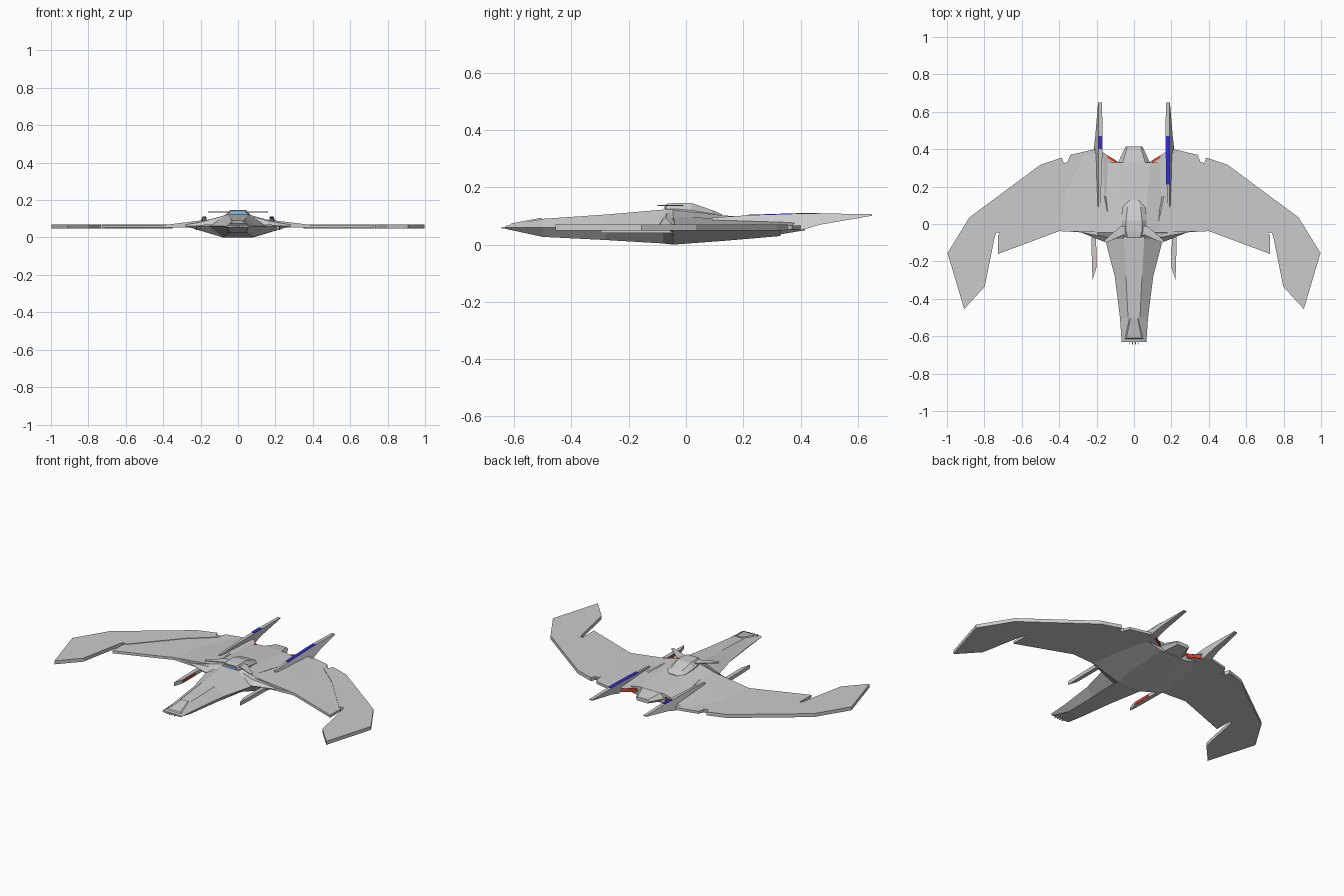
import bpy, bmesh


def finish(name, bm, mirror=False, color=None):
    bmesh.ops.recalc_face_normals(bm, faces=bm.faces)
    me = bpy.data.meshes.new(name)
    bm.to_mesh(me)
    bm.free()
    ob = bpy.data.objects.new(name, me)
    bpy.context.collection.objects.link(ob)
    if mirror:
        mod = ob.modifiers.new("mirror", 'MIRROR')
        mod.use_mirror_merge = False
    if color:
        mat = bpy.data.materials.new(name + "_color")
        mat.diffuse_color = color
        me.materials.append(mat)
    return ob


def loft(name, rings, **kw):
    """Skin closed rings of (x, y, z) points and cap both ends."""
    bm = bmesh.new()
    vs = [[bm.verts.new(p) for p in r] for r in rings]
    n = len(vs[0])
    for a, b in zip(vs, vs[1:]):
        for i in range(n):
            j = (i + 1) % n
            bm.faces.new((a[i], a[j], b[j], b[i]))
    bm.faces.new(vs[0])
    bm.faces.new(vs[-1])
    return finish(name, bm, **kw)


def plate(name, outline, z0, z1, **kw):
    """Flat slab with a vertical edge."""
    return loft(name, [[(x, y, z) for x, y in outline] for z in (z0, z1)], **kw)


def hexring(y, mid, zm, top, zt, bot, zb):
    return [(mid, y, zm), (top, y, zt), (-top, y, zt),
            (-mid, y, zm), (-bot, y, zb), (bot, y, zb)]


def boxring(y, x0, x1, z0, z1, xt):
    return [(x0, y, z0), (x1, y, z0), (xt, y, z1), (x0, y, z1)]


RED = (0.8, 0.05, 0.02, 1)
BLUE = (0.03, 0.03, 0.7, 1)

# Long neck and broad body, one six-sided hull
loft("hull", [
    hexring(-0.63, 0.066, 0.06, 0.055, 0.065, 0.055, 0.055),
    hexring(-0.50, 0.075, 0.06, 0.032, 0.09, 0.045, 0.027),
    hexring(-0.28, 0.103, 0.06, 0.043, 0.105, 0.06, 0.016),
    hexring(-0.08, 0.155, 0.06, 0.055, 0.122, 0.08, 0.004),
    hexring(-0.045, 0.28, 0.06, 0.06, 0.122, 0.08, 0.0),
    hexring(0.13, 0.26, 0.06, 0.07, 0.102, 0.09, 0.013),
    hexring(0.33, 0.21, 0.06, 0.085, 0.088, 0.085, 0.03),
])

# Nose: raised hood and small prongs
loft("nose_hood", [
    [(-0.05, -0.615, 0.068), (0.05, -0.615, 0.068), (0.04, -0.61, 0.074), (-0.04, -0.61, 0.074)],
    [(-0.025, -0.505, 0.088), (0.025, -0.505, 0.088), (0.02, -0.505, 0.094), (-0.02, -0.505, 0.094)],
])
for x in (0.008, 0.026):
    plate("nose_prong", [(x - .002, -0.645), (x + .002, -0.645),
                         (x + .002, -0.62), (x - .002, -0.62)], 0.057, 0.061, mirror=True)

# Tail block between the fins
loft("tail_block", [
    hexring(0.30, 0.09, 0.06, 0.07, 0.089, 0.07, 0.034),
    hexring(0.33, 0.085, 0.06, 0.06, 0.087, 0.06, 0.036),
    hexring(0.415, 0.045, 0.062, 0.035, 0.072, 0.035, 0.05),
])

# Wings: fixed inner panel and thicker curved outer panel
plate("inner_wing", [(0.08, -0.05), (0.28, -0.045), (0.40, -0.038), (0.727, -0.16),
                     (0.727, -0.06), (0.50, 0.21), (0.36, 0.32), (0.34, 0.37),
                     (0.21, 0.40), (0.08, 0.325)], 0.052, 0.067, mirror=True)
plate("outer_wing", [(0.735, -0.045), (0.745, -0.07), (0.798, -0.335), (0.908, -0.455),
                     (0.997, -0.155), (0.88, 0.035), (0.50, 0.317), (0.385, 0.355),
                     (0.375, 0.325), (0.35, 0.335), (0.355, 0.31), (0.49, 0.195),
                     (0.71, -0.05)], 0.049, 0.07, mirror=True)

# Faceted fairings blending hull into the wing tops
loft("wing_root_fairing", [
    [(0.10, -0.045, 0.06), (0.40, -0.038, 0.066), (0.12, -0.045, 0.10)],
    [(0.10, 0.15, 0.06), (0.38, 0.15, 0.066), (0.16, 0.15, 0.088)],
    [(0.08, 0.33, 0.06), (0.27, 0.37, 0.066), (0.17, 0.385, 0.08)],
], mirror=True)

# Rear fins
loft("rear_fin", [
    boxring(0.09, 0.178, 0.20, 0.07, 0.094, 0.19),
    boxring(0.21, 0.175, 0.208, 0.06, 0.102, 0.19),
    boxring(0.40, 0.168, 0.215, 0.05, 0.108, 0.19),
    boxring(0.47, 0.168, 0.207, 0.07, 0.109, 0.19),
    boxring(0.65, 0.171, 0.192, 0.101, 0.106, 0.19),
], mirror=True)

# Blue strips on the fins, longer on the right
for name, side, y0, z0 in (("right_fin_strip", 1, 0.21, 0.101), ("left_fin_strip", -1, 0.40, 0.107)):
    loft(name, [[(side * x, y, z) for x, z in ((0.17, t), (0.191, t), (0.191, t + .003), (0.17, t + .003))]
                for y, t in ((y0, z0), (0.40, 0.107), (0.47, 0.108)) if y > y0 or t == z0], color=BLUE)

# Red engine slits along the notched rear edge
plate("engine_slit", [(0.095, 0.325), (0.165, 0.367), (0.165, 0.379), (0.095, 0.338)],
      0.053, 0.074, mirror=True, color=RED)

# Forward guns under the wing roots with red inner faces
plate("gun", [(0.203, -0.04), (0.228, -0.04), (0.225, -0.225), (0.221, -0.297), (0.203, -0.24)],
      0.04, 0.062, mirror=True)
plate("gun_glow", [(0.201, -0.12), (0.204, -0.12), (0.204, -0.235), (0.201, -0.235)],
      0.044, 0.058, mirror=True, color=RED)

# Bridge dome, falling away to the rear
loft("bridge", [
    hexring(-0.07, 0.05, 0.125, 0.035, 0.142, 0.05, 0.105),
    hexring(-0.04, 0.062, 0.125, 0.042, 0.146, 0.062, 0.10),
    hexring(0.02, 0.068, 0.12, 0.042, 0.145, 0.068, 0.095),
    hexring(0.09, 0.06, 0.108, 0.035, 0.121, 0.06, 0.09),
    hexring(0.125, 0.03, 0.10, 0.022, 0.106, 0.03, 0.09),
])

# Thin swept visor plate and window
plate("bridge_visor", [(0.0, -0.06), (0.06, -0.06), (0.15, -0.10), (0.16, -0.088),
                       (0.07, -0.01), (0.0, -0.01)], 0.134, 0.139, mirror=True)
loft("bridge_window", [
    [(x, -0.076, 0.124), (x, -0.068, 0.124), (x, -0.068, 0.135), (x, -0.074, 0.135)]
    for x in (-0.038, 0.038)
], color=(0.2, 0.45, 0.75, 1))

# Collar plates where the neck meets the wings
loft("shoulder_collar", [
    [(0.05, -0.085, 0.07), (0.05, -0.03, 0.07), (0.05, -0.03, 0.118), (0.05, -0.065, 0.118)],
    [(0.16, -0.095, 0.066), (0.16, -0.03, 0.066), (0.15, -0.03, 0.092), (0.15, -0.07, 0.092)],
    [(0.28, -0.047, 0.062), (0.28, -0.03, 0.062), (0.28, -0.03, 0.068), (0.28, -0.045, 0.068)],
], mirror=True)
